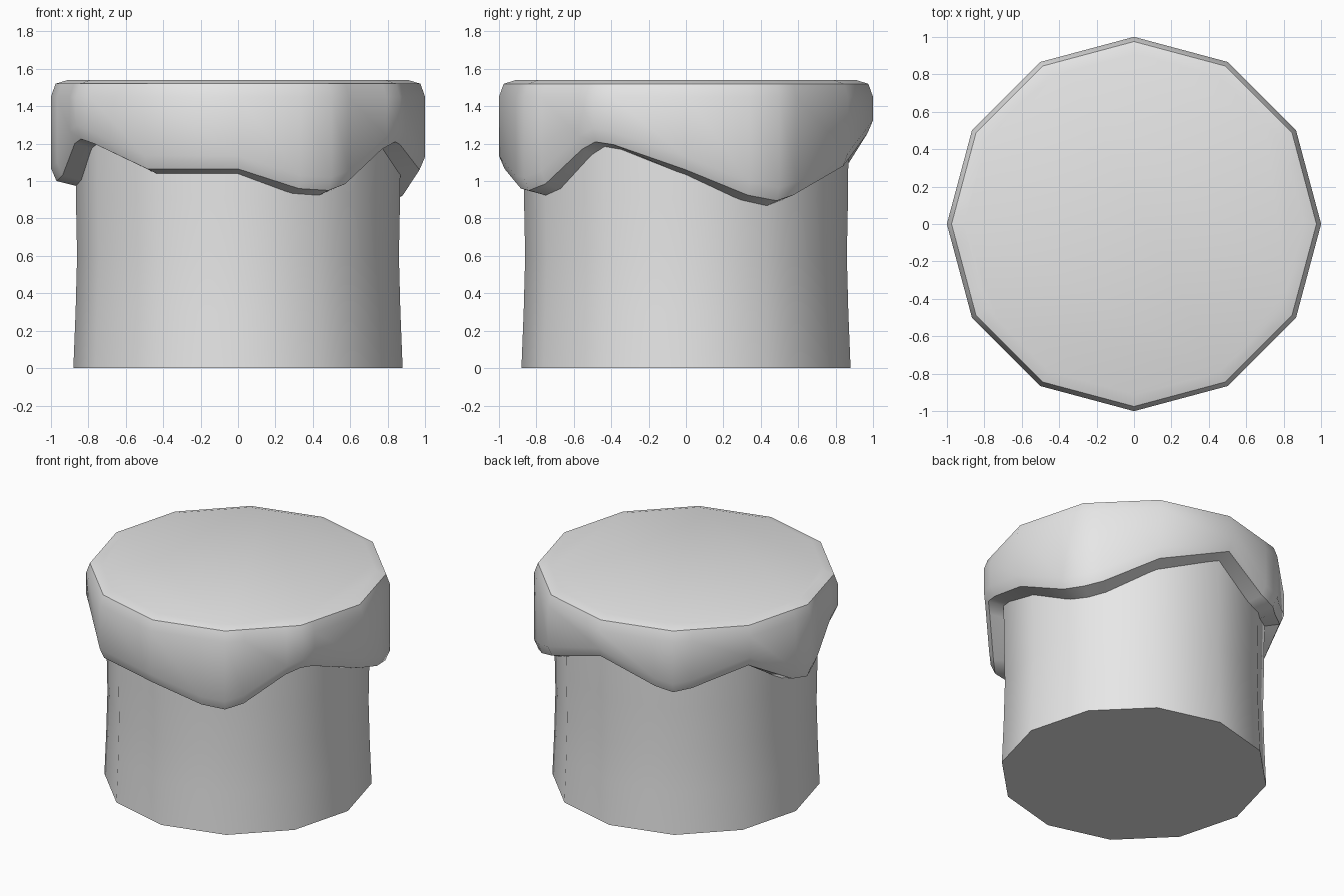
import bpy
import bmesh
import math
from mathutils import Vector

SIDES = 12

cube = bpy.data.objects.get("Cube")
if cube:
    bpy.data.objects.remove(cube, do_unlink=True)

grey = bpy.data.materials.new("plain_grey")
grey.use_nodes = True
colour = (0.8, 0.8, 0.8, 1.0)
grey.diffuse_color = colour
grey.node_tree.nodes["Principled BSDF"].inputs["Base Color"].default_value = colour


def polygon_point(step, radius, z):
    """Point on a twelve-sided outline; fractional steps lie on its flat sides."""
    i = math.floor(step)
    a, b = (Vector((math.cos(k * math.tau / SIDES), math.sin(k * math.tau / SIDES), 0))
            for k in (i, i + 1))
    p = a.lerp(b, step - i) * radius
    p.z = z
    return p


def loft(name, rings, cap_first):
    """Join rings of points with quads and close the first ring."""
    bm = bmesh.new()
    loops = [[bm.verts.new(p) for p in ring] for ring in rings]
    for low, high in zip(loops, loops[1:]):
        n = len(low)
        for i in range(n):
            j = (i + 1) % n
            bm.faces.new((low[i], low[j], high[j], high[i]))
    if cap_first:
        bm.faces.new(reversed(loops[0]))
    bmesh.ops.recalc_face_normals(bm, faces=bm.faces)
    mesh = bpy.data.meshes.new(name)
    bm.to_mesh(mesh)
    bm.free()
    mesh.materials.append(grey)
    obj = bpy.data.objects.new(name, mesh)
    bpy.context.collection.objects.link(obj)
    bpy.ops.object.select_all(action='DESELECT')
    obj.select_set(True)
    bpy.context.view_layer.objects.active = obj
    bpy.ops.object.shade_smooth_by_angle(angle=math.radians(38))
    return obj


# Trunk: slightly waisted twelve-sided column
trunk_profile = [(0.88, 0), (0.868, 0.3), (0.86, 0.6), (0.866, 0.9), (0.87, 1.35)]
loft("trunk", [[polygon_point(s, r, z) for s in range(SIDES)]
               for r, z in trunk_profile], True)

# Drip edge: outline step and height of the lower rim
drips = [(0, 1.06), (0.68, 0.925), (1, 0.895), (1.25, 0.925), (2, 1.08),
         (3, 1.255), (3.75, 1.1), (4, 1.075), (4.25, 1.095), (5, 1.23),
         (5.75, 1.02), (6, 1.0), (6.25, 1.03), (6.75, 1.2), (7, 1.225),
         (7.2, 1.2), (8, 1.065), (9, 1.065), (9.67, 0.96), (10, 0.95),
         (10.25, 0.985), (10.8, 1.17), (11, 1.21), (11.2, 1.195)]

# Top layer: flat crown, chamfered shoulder, wall, rounded lip and underside
crown = [(0.91, 1.54), (0.975, 1.52), (1.0, 1.45)]
lip = [(1.0, 0.07), (0.97, 0.0), (0.85, -0.03)]
rings = [[polygon_point(s, r, z) for s, _ in drips] for r, z in crown]
rings += [[polygon_point(s, r, edge + dz) for s, edge in drips] for r, dz in lip]
loft("dripping_top", rings, True)
